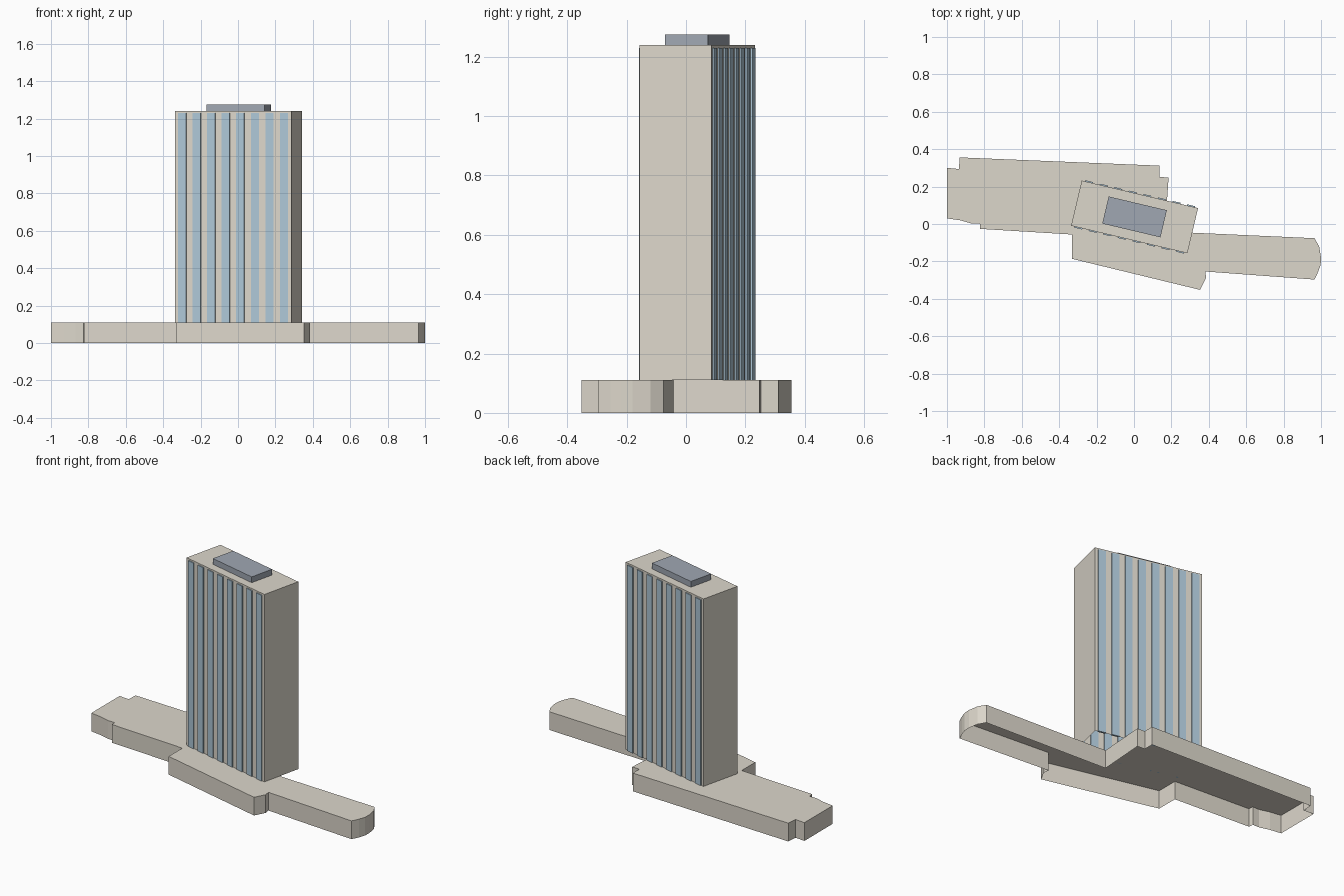
import bpy, bmesh
from math import radians
from mathutils import Matrix, Vector

if "Cube" in bpy.data.objects:
    bpy.data.objects.remove(bpy.data.objects["Cube"])


def material(name, rgb):
    m = bpy.data.materials.new(name)
    m.diffuse_color = (*rgb, 1)
    m.use_nodes = True
    m.node_tree.nodes["Principled BSDF"].inputs["Base Color"].default_value = m.diffuse_color
    return m


STONE = material("stone", (0.72, 0.68, 0.60))
GLASS = material("glass", (0.42, 0.57, 0.68))
METAL = material("dark_metal", (0.35, 0.39, 0.45))


def finish(bm, name, mat):
    mesh = bpy.data.meshes.new(name)
    bm.to_mesh(mesh)
    bm.free()
    obj = bpy.data.objects.new(name, mesh)
    mesh.materials.append(mat)
    bpy.context.collection.objects.link(obj)
    return obj


def shell(name, outline, z0, z1, mat):
    """Walls and roof over a counter-clockwise outline, open underneath."""
    bm = bmesh.new()
    low = [bm.verts.new((x, y, z0)) for x, y in outline]
    top = [bm.verts.new((x, y, z1)) for x, y in outline]
    n = len(outline)
    for i in range(n):
        j = (i + 1) % n
        bm.faces.new((low[i], low[j], top[j], top[i]))
    bm.faces.new(top)
    return finish(bm, name, mat)


# Podium: a broad left block, a front block and a right wing with a rounded end
podium = [
    (-1.0, 0.03), (-0.93, 0.02), (-0.87, 0.003), (-0.825, 0.003), (-0.823, -0.026),
    (-0.332, -0.056), (-0.332, -0.186), (0.353, -0.352), (0.386, -0.288),
    (0.381, -0.254), (0.965, -0.297), (0.985, -0.255), (0.998, -0.217),
    (1.0, -0.18), (0.99, -0.12), (0.965, -0.076), (0.165, -0.04), (0.185, 0.248),
    (0.136, 0.252), (0.136, 0.312), (-0.932, 0.356), (-0.936, 0.294), (-1.0, 0.30),
]
shell("podium", podium, 0, 0.11, STONE)

# Tower block, turned slightly from the podium
L, W = 0.639, 0.248
TURN = Matrix.Translation((0.003, 0.038, 0)) @ Matrix.Rotation(radians(-13.3), 4, 'Z')


def rectangle(l, w):
    return [(sx * l / 2, sy * w / 2) for sx, sy in ((-1, -1), (1, -1), (1, 1), (-1, 1))]


shell("tower", rectangle(L, W), 0.11, 1.24, STONE).matrix_world = TURN
shell("roof_plant_room", rectangle(L * 0.5, W * 0.6), 1.24, 1.275, METAL).matrix_world = TURN

# Tall window strips on both long faces
bm = bmesh.new()
COUNT, DEPTH, Z0, Z1 = 8, 0.012, 0.11, 1.23
for side in (-1, 1):
    for i in range(COUNT):
        centre = Vector(((i + 0.5) / COUNT * L - L / 2, side * W / 2, (Z0 + Z1) / 2))
        size = Matrix.Diagonal((L / COUNT * 0.55, DEPTH, Z1 - Z0, 1))
        bmesh.ops.create_cube(bm, size=1, matrix=Matrix.Translation(centre) @ size)
finish(bm, "window_strips", GLASS).matrix_world = TURN
